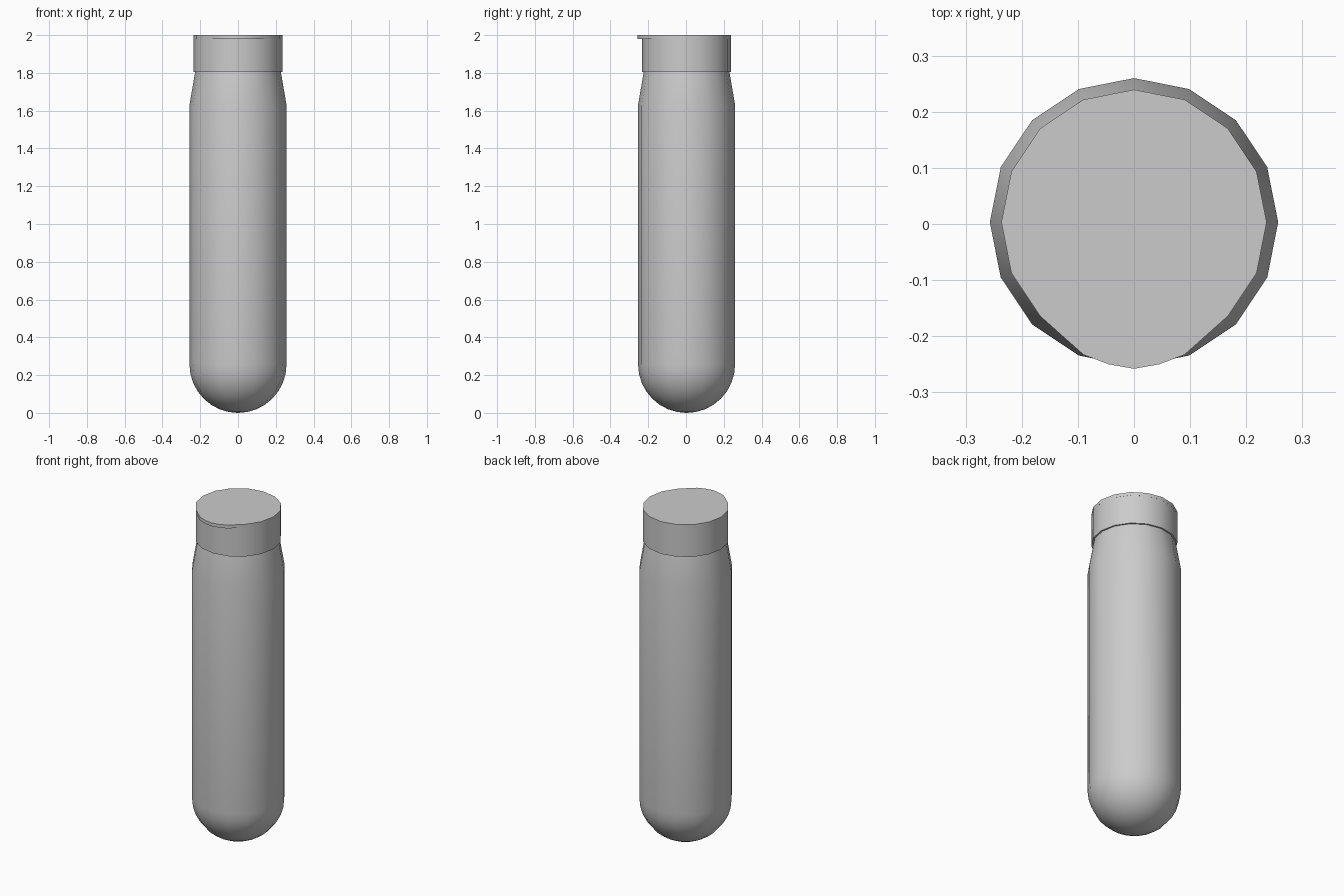
import bpy, bmesh, math

if "Cube" in bpy.data.objects:
    bpy.data.objects.remove(bpy.data.objects["Cube"])

SIDES = 16
CY = 0.003  # axis sits slightly behind centre because of the front lip


def finish(name, bm):
    bmesh.ops.remove_doubles(bm, verts=bm.verts, dist=1e-5)
    bmesh.ops.recalc_face_normals(bm, faces=bm.faces)
    mesh = bpy.data.meshes.new(name)
    bm.to_mesh(mesh)
    bm.free()
    obj = bpy.data.objects.new(name, mesh)
    bpy.context.collection.objects.link(obj)
    bpy.ops.object.select_all(action='DESELECT')
    bpy.context.view_layer.objects.active = obj
    obj.select_set(True)
    bpy.ops.object.shade_smooth_by_angle(angle=math.radians(30))
    return obj


def loft(name, rings):
    """Join a stack of equal-length rings and close both ends."""
    bm = bmesh.new()
    loops = [[bm.verts.new(p) for p in ring] for ring in rings]
    n = len(rings[0])
    for a, b in zip(loops, loops[1:]):
        for i in range(n):
            j = (i + 1) % n
            bm.faces.new((a[i], a[j], b[j], b[i]))
    bm.faces.new(loops[0][::-1])
    bm.faces.new(loops[-1])
    return finish(name, bm)


def circle(r, z):
    return [(r * math.cos(2 * math.pi * i / SIDES),
             CY + r * math.sin(2 * math.pi * i / SIDES), z) for i in range(SIDES)]


# Tube body: rounded bottom, straight wall, tapered shoulder
R = 0.257
profile = [(0.004, 0.0)]
for k in range(1, 9):
    t = math.pi / 2 * k / 8
    profile.append((R * math.sin(t), R - R * math.cos(t)))
profile += [(R, 1.63), (0.226, 1.81)]
loft("tube_body", [circle(r, z) for r, z in profile])

# Cap collar, slightly overhanging the shoulder
loft("cap_collar", [circle(0.236, 1.805), circle(0.236, 1.98)])

# Lid plate with a thumb lip bulging out at the front
outline = [(x, y) for x, y, z in circle(0.2365, 0)
           if not (abs(x) < 0.12 and y < 0)]
half_lip = [(0.09, -0.233), (0.045, -0.25)]
lip = [(-x, y) for x, y in half_lip] + [(0, -0.258)] + half_lip[::-1]
points = sorted(outline + lip, key=lambda p: math.atan2(p[1] - CY, p[0]))
loft("lid_with_lip", [[(x, y, z) for x, y in points] for z in (1.98, 2.0)])
